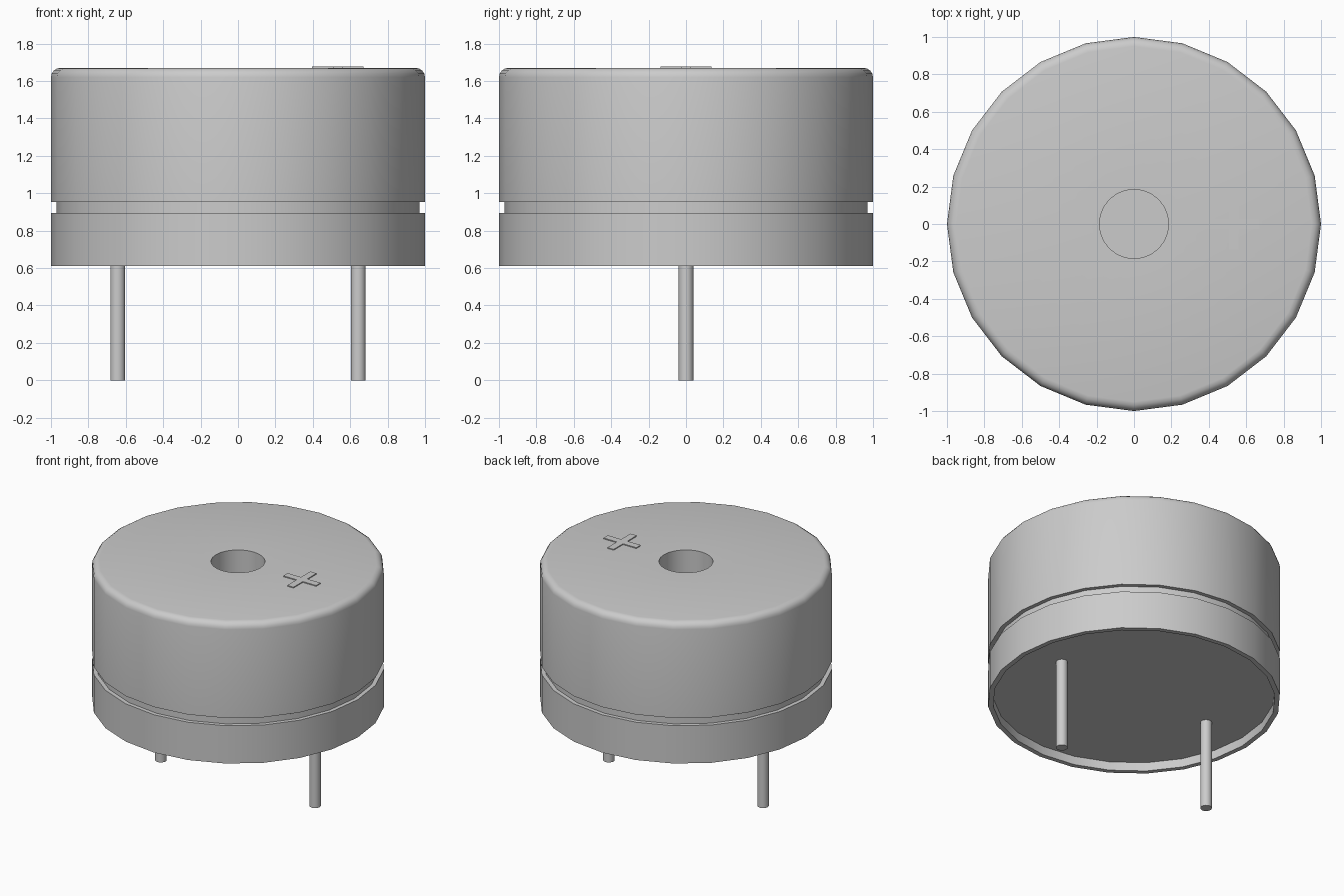
import bpy, bmesh, math

if "Cube" in bpy.data.objects:
    bpy.data.objects.remove(bpy.data.objects["Cube"])

SIDES = 24


def finish(name, bm, smooth=True):
    bmesh.ops.recalc_face_normals(bm, faces=bm.faces)
    mesh = bpy.data.meshes.new(name)
    bm.to_mesh(mesh)
    bm.free()
    obj = bpy.data.objects.new(name, mesh)
    bpy.context.collection.objects.link(obj)
    if smooth:
        bpy.ops.object.select_all(action='DESELECT')
        obj.select_set(True)
        bpy.context.view_layer.objects.active = obj
        bpy.ops.object.shade_smooth_by_angle(angle=math.radians(35))
    return obj


def lathe(name, profile, sides=SIDES, x=0.0):
    """Revolve (radius, z) points about a vertical axis; end rings are capped."""
    bm = bmesh.new()
    rings = []
    for r, z in profile:
        rings.append([bm.verts.new((x + r * math.cos(2 * math.pi * i / sides),
                                    r * math.sin(2 * math.pi * i / sides), z))
                      for i in range(sides)])
    for a, b in zip(rings, rings[1:]):
        for i in range(sides):
            j = (i + 1) % sides
            bm.faces.new((a[i], a[j], b[j], b[i]))
    bm.faces.new(rings[0])
    bm.faces.new(rings[-1])
    return finish(name, bm)


# Housing: recessed underside, base rim, groove, rounded top and sound hole
top, fillet = 1.67, 0.05
rounded = [(1 - fillet + fillet * math.cos(math.radians(a)),
            top - fillet + fillet * math.sin(math.radians(a)))
           for a in (0, 22.5, 45, 67.5, 90)]
lathe("housing",
      [(0.965, 0.675), (0.965, 0.61), (1, 0.61), (1, 0.895), (0.97, 0.895),
       (0.97, 0.953), (1, 0.953)] + rounded + [(0.185, top), (0.185, 1.37)])

# Two contact pins
for side, x in (("left", -0.643), ("right", 0.643)):
    lathe(side + "_pin", [(0.04, 0), (0.04, 0.68)], 16, x)

# Thin raised plus mark on the top
arm, half, cx = 0.137, 0.026, 0.533
outline = []
for k in range(4):
    c, s = round(math.cos(k * math.pi / 2)), round(math.sin(k * math.pi / 2))
    for px, py in ((arm, -half), (arm, half), (half, half)):
        outline.append((cx + px * c - py * s, px * s + py * c))
bm = bmesh.new()
base = bm.faces.new([bm.verts.new((px, py, top - 0.005)) for px, py in outline])
ext = bmesh.ops.extrude_face_region(bm, geom=[base], use_keep_orig=True)
bmesh.ops.translate(bm, vec=(0, 0, 0.012),
                    verts=[v for v in ext["geom"] if isinstance(v, bmesh.types.BMVert)])
finish("plus_mark", bm, smooth=False)
